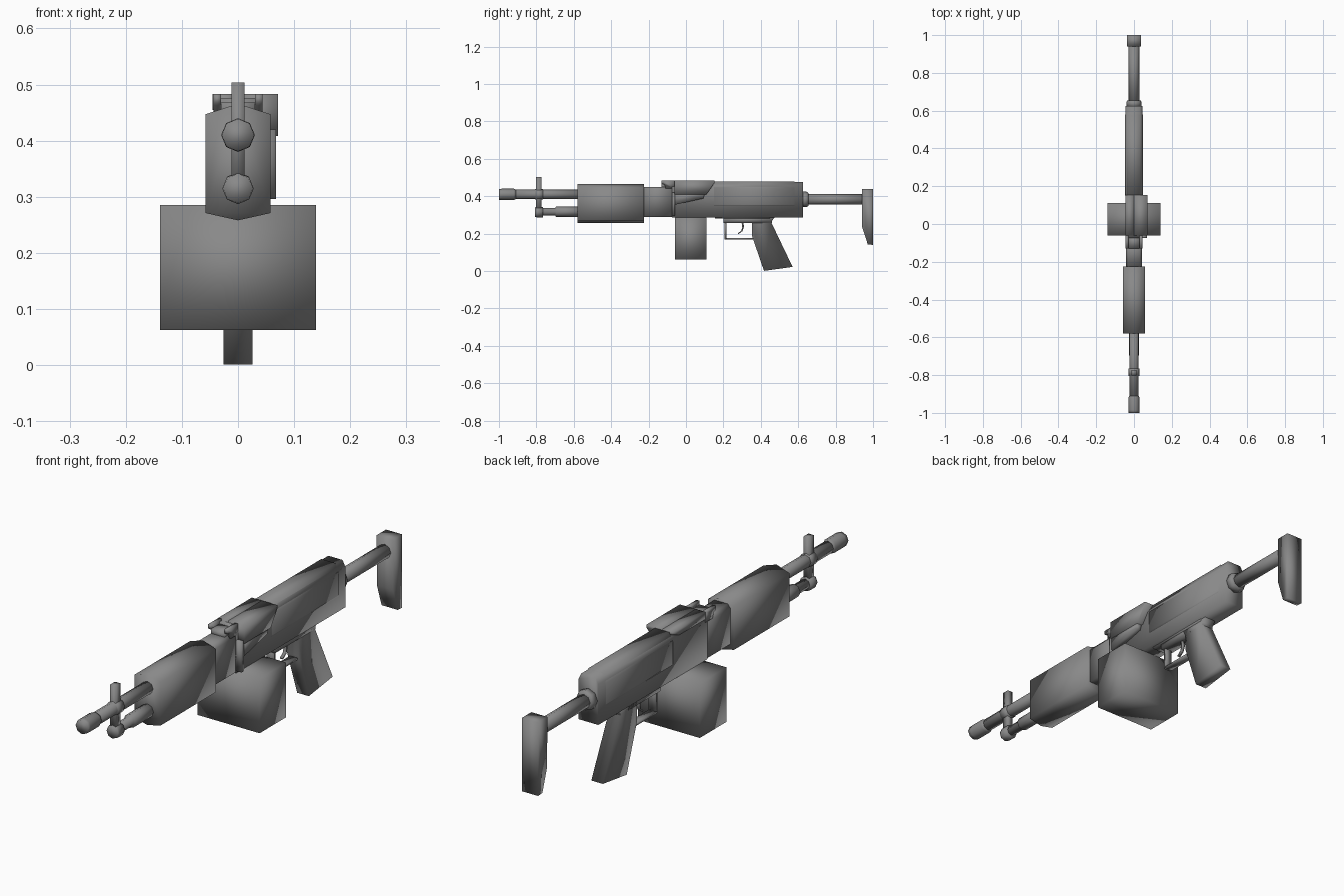
import bpy, bmesh
from math import sin, cos, pi

# Dark gunmetal grey for every part
metal = bpy.data.materials.new("dark_grey")
metal.diffuse_color = (0.25, 0.25, 0.25, 1)


def finish(name, bm):
    bmesh.ops.recalc_face_normals(bm, faces=bm.faces)
    for f in bm.faces:
        f.smooth = True
    me = bpy.data.meshes.new(name)
    bm.to_mesh(me)
    bm.free()
    me.materials.append(metal)
    ob = bpy.data.objects.new(name, me)
    bpy.context.collection.objects.link(ob)
    return ob


def loft(name, rings):
    """Skin a list of equal-length point rings and cap both ends."""
    bm = bmesh.new()
    vs = [[bm.verts.new(p) for p in r] for r in rings]
    n = len(vs[0])
    for a, b in zip(vs, vs[1:]):
        for i in range(n):
            bm.faces.new((a[i], a[(i + 1) % n], b[(i + 1) % n], b[i]))
    bm.faces.new(vs[0])
    bm.faces.new(vs[-1][::-1])
    return finish(name, bm)


def side(name, prof, x0, x1):
    """Side profile of (y, z) points, extruded across x."""
    return loft(name, [[(x, y, z) for y, z in prof] for x in (x0, x1)])


def section(name, prof, y0, y1):
    """Cross-section of (x, z) points, extruded along y."""
    return loft(name, [[(x, y, z) for x, z in prof] for y in (y0, y1)])


def box(name, x0, x1, y0, y1, z0, z1):
    return side(name, [(y0, z0), (y1, z0), (y1, z1), (y0, z1)], x0, x1)


def tube(name, prof, z, n=8):
    """Turned part along y from (y, radius) points."""
    return loft(name, [[(r * cos(2 * pi * i / n), y, z + r * sin(2 * pi * i / n))
                        for i in range(n)] for y, r in prof])


# Barrel, muzzle and gas tube
tube("barrel", [(-0.93, 0.025), (-0.55, 0.025)], 0.41)
tube("muzzle", [(-1, 0.029), (-0.985, 0.03), (-0.92, 0.03), (-0.91, 0.025)], 0.41)
tube("gas_tube", [(-0.79, 0.02), (-0.70, 0.02), (-0.695, 0.027), (-0.55, 0.027)], 0.317)

# Front sight with its two clamps
box("front_sight_post", -0.012, 0.012, -0.802, -0.772, 0.31, 0.504)
tube("barrel_clamp", [(-0.806, 0.028), (-0.765, 0.028)], 0.41)
tube("gas_clamp", [(-0.806, 0.026), (-0.798, 0.028), (-0.765, 0.028)], 0.315)

# Six-sided handguard
section("handguard", [(0, 0.258), (0.058, 0.271), (0.058, 0.447), (0, 0.466),
                      (-0.058, 0.447), (-0.058, 0.271)], -0.58, -0.225)

# Receiver: front block, main body and raised top cover
section("receiver_front", [(-0.042, 0.29), (0.042, 0.29), (0.042, 0.435), (0.03, 0.45),
                           (-0.03, 0.45), (-0.042, 0.435)], -0.23, -0.07)
section("receiver_body", [(-0.044, 0.287), (0.044, 0.287), (0.044, 0.452), (0.032, 0.476),
                          (-0.032, 0.476), (-0.044, 0.452)], -0.075, 0.625)
section("receiver_cover", [(-0.042, 0.345), (0.042, 0.345), (0.047, 0.355), (0.047, 0.44),
                           (0.032, 0.48), (-0.032, 0.48), (-0.047, 0.44), (-0.047, 0.355)],
        0.15, 0.58)

# Feed cover overhanging the right side, with hinge posts
side("feed_cover", [(-0.062, 0.483), (0.153, 0.483), (0.153, 0.472), (0.108, 0.408),
                    (-0.062, 0.408)], 0.0, 0.071)
side("feed_cover_left", [(-0.062, 0.483), (0.153, 0.483), (0.153, 0.472), (0.11, 0.455),
                         (-0.062, 0.455)], -0.045, 0.0)
box("hinge_plate", -0.03, 0.03, -0.13, -0.06, 0.44, 0.468)
for s, label in ((-1, "left"), (1, "right")):
    a, b = sorted((s * 0.03, s * 0.044))
    side("hinge_post_" + label, [(-0.13, 0.483), (-0.06, 0.483), (-0.06, 0.44),
                                 (-0.108, 0.44), (-0.115, 0.463), (-0.13, 0.466)], a, b)

# Feed tray wedge and guide rail below the cover
side("feed_wedge", [(-0.07, 0.352), (0.092, 0.388), (0.1, 0.41), (-0.07, 0.41)], 0.035, 0.067)
box("feed_rail", 0.035, 0.068, -0.075, -0.06, 0.296, 0.42)

# Ammunition box
box("ammo_box", -0.139, 0.139, -0.06, 0.11, 0.063, 0.285)

# Trigger guard frame and curved trigger
bars = [("front", 0.207, 0.216, 0.168, 0.29), ("bottom", 0.207, 0.365, 0.168, 0.177),
        ("top", 0.2, 0.46, 0.258, 0.29)]
for label, y0, y1, z0, z1 in bars:
    w = 0.026 if label == "top" else 0.016
    box("trigger_guard_" + label, -w, w, y0, y1, z0, z1)
box("lower_rail", -0.03, 0.03, 0.155, 0.45, 0.28, 0.295)
side("trigger", [(0.297, 0.26), (0.307, 0.26), (0.31, 0.235), (0.302, 0.213), (0.28, 0.197),
                 (0.278, 0.202), (0.296, 0.217), (0.301, 0.235)], -0.006, 0.006)

# Raked pistol grip
side("grip", [(0.335, 0.288), (0.475, 0.288), (0.455, 0.262), (0.57, 0.022), (0.417, 0.001),
              (0.352, 0.19), (0.352, 0.255)], -0.026, 0.026)

# Stock tube, collar and butt plate
tube("stock_collar", [(0.62, 0.041), (0.645, 0.041), (0.655, 0.034)], 0.383)
tube("stock_tube", [(0.63, 0.028), (0.96, 0.028)], 0.383)
side("butt_plate", [(0.94, 0.438), (1.0, 0.438), (1.0, 0.14), (0.972, 0.142), (0.942, 0.235)],
     -0.036, 0.036)
